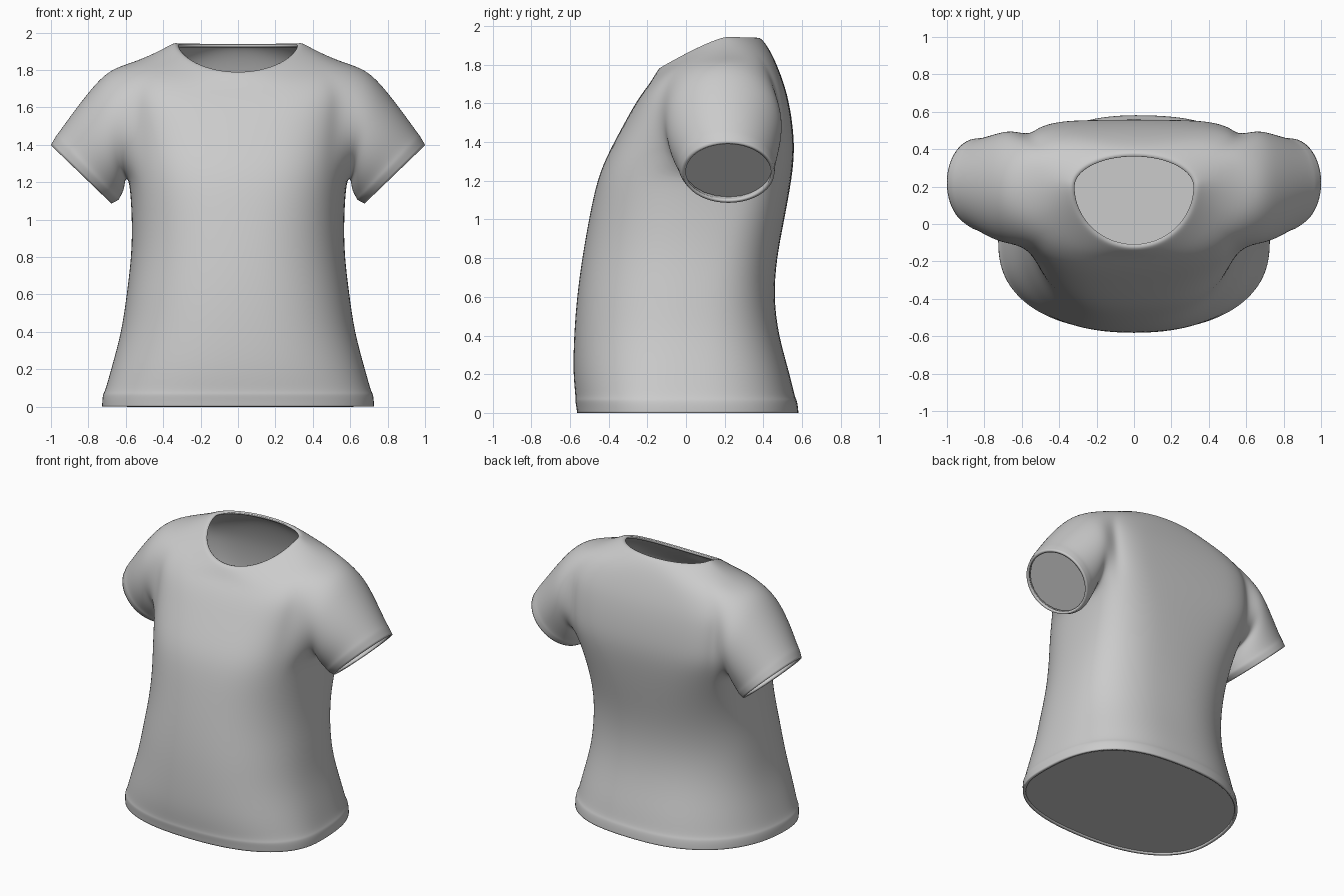
import bpy, bmesh
from math import sin, cos, pi, copysign

if "Cube" in bpy.data.objects:
    bpy.data.objects.remove(bpy.data.objects["Cube"])

SEG = 32

cloth = bpy.data.materials.new("grey_cloth")
cloth.use_nodes = True
GREY = (0.6, 0.6, 0.6, 1)
cloth.diffuse_color = GREY
cloth.node_tree.nodes["Principled BSDF"].inputs["Base Color"].default_value = GREY


def power(v, e):
    return copysign(abs(v) ** e, v)


def ring_points(w, yf, ys, yb, zf, zs, zb, front, back_left, back_right):
    """Closed loop; the last three values set how square each part is."""
    pts = []
    for i in range(SEG):
        a = 2 * pi * i / SEG
        if sin(a) > 0:
            depth, z_end = yb - ys, zb
            e = back_left if cos(a) > 0 else back_right
        else:
            depth, z_end, e = ys - yf, zf, front
        lift = abs(sin(a)) ** 1.2
        pts.append((w * power(cos(a), e), ys + power(sin(a), e) * depth,
                    zs + (z_end - zs) * lift))
    return pts


def flat(z, w, yf, ys, yb, front=0.85, back_left=0.72, back_right=0.88):
    return (w, yf, ys, yb, z, z, z, front, back_left, back_right)


def sleeve_points(side, tx, tz, bx, bz, yc, yr, n):
    """Tilted oval between a top point and a bottom point."""
    pts = []
    for m in range(n):
        a = 2 * pi * m / n
        pts.append((side * ((tx + bx) / 2 + (tx - bx) / 2 * cos(a)),
                    yc - yr * sin(a),
                    (tz + bz) / 2 + (tz - bz) / 2 * cos(a)))
    return pts


def finish(bm, name):
    bmesh.ops.recalc_face_normals(bm, faces=bm.faces)
    mesh = bpy.data.meshes.new(name)
    bm.to_mesh(mesh)
    bm.free()
    mesh.materials.append(cloth)
    for p in mesh.polygons:
        p.use_smooth = True
    obj = bpy.data.objects.new(name, mesh)
    bpy.context.collection.objects.link(obj)
    return obj


def disk(points, name):
    bm = bmesh.new()
    bm.faces.new([bm.verts.new(p) for p in points])
    return finish(bm, name)


# Torso sections from hem to collar
torso = [
    flat(0.0, 0.730, -0.565, -0.10, 0.585),
    flat(0.035, 0.730, -0.57, -0.10, 0.582),
    flat(0.07, 0.725, -0.577, -0.10, 0.575),
    flat(0.08, 0.715, -0.572, -0.10, 0.566),
    flat(0.2, 0.682, -0.587, -0.08, 0.54),
    flat(0.4, 0.625, -0.582, -0.04, 0.48),
    flat(0.6, 0.598, -0.567, 0.0, 0.455),
    flat(0.8, 0.572, -0.54, 0.05, 0.47, 0.85, 0.7, 0.82),
    flat(1.0, 0.568, -0.505, 0.10, 0.51, 0.82, 0.65, 0.72),
    flat(1.22, 0.582, -0.46, 0.17, 0.55, 0.74, 0.53, 0.55),
    flat(1.36, 0.595, -0.395, 0.2, 0.562, 0.7, 0.42, 0.42),
    flat(1.48, 0.602, -0.33, 0.2, 0.553, 0.66, 0.4, 0.4),
    (0.605, -0.275, 0.2, 0.538, 1.58, 1.61, 1.58, 0.62, 0.4, 0.4),
    (0.605, -0.23, 0.2, 0.515, 1.65, 1.73, 1.68, 0.62, 0.42, 0.42),
    (0.56, -0.19, 0.2, 0.475, 1.70, 1.845, 1.79, 0.68, 0.55, 0.55),
    (0.45, -0.165, 0.2, 0.435, 1.742, 1.89, 1.875, 0.84, 0.75, 0.75),
    (0.37, -0.147, 0.2, 0.40, 1.772, 1.932, 1.925, 0.97, 0.92, 0.92),
    (0.337, -0.13, 0.2, 0.378, 1.79, 1.949, 1.943, 1, 1, 1),
    (0.32, -0.11, 0.2, 0.362, 1.787, 1.935, 1.935, 1, 1, 1),
]
ARM_LOW, ARM_TOP, ARM_COL = 9, 14, 3

bm = bmesh.new()
rows = [[bm.verts.new(p) for p in ring_points(*r)] for r in torso]


def in_armhole(j, i):
    side = min((i - c) % SEG for c in (-ARM_COL, SEG // 2 - ARM_COL))
    return ARM_LOW <= j < ARM_TOP and side < 2 * ARM_COL


for j in range(len(rows) - 1):
    for i in range(SEG):
        if not in_armhole(j, i):
            k = (i + 1) % SEG
            bm.faces.new((rows[j][i], rows[j][k], rows[j + 1][k], rows[j + 1][i]))

# Sleeve sections: top x, top z, bottom x, bottom z, centre y, half depth
sleeve = [
    (0.69, 1.807, 0.602, 1.215, 0.195, 0.307),
    (0.79, 1.697, 0.605, 1.18, 0.197, 0.299),
    (0.88, 1.58, 0.613, 1.145, 0.20, 0.28),
    (0.962, 1.465, 0.632, 1.112, 0.21, 0.253),
    (0.974, 1.452, 0.638, 1.10, 0.21, 0.255),
    (1.003, 1.40, 0.675, 1.084, 0.22, 0.24),
]
lining = (0.970, 1.414, 0.661, 1.116, 0.22, 0.232)

# Sleeves grow out of the armhole loops
for side, centre, label in ((1, 0, "left"), (-1, SEG // 2, "right")):
    path = [(ARM_TOP, o) for o in range(0, ARM_COL + 1)]
    path += [(j, ARM_COL) for j in range(ARM_TOP - 1, ARM_LOW - 1, -1)]
    path += [(ARM_LOW, o) for o in range(ARM_COL - 1, -ARM_COL - 1, -1)]
    path += [(j, -ARM_COL) for j in range(ARM_LOW + 1, ARM_TOP + 1)]
    path += [(ARM_TOP, o) for o in range(1 - ARM_COL, 0)]
    loop = [rows[j][(centre - side * o) % SEG] for j, o in path]
    n = len(loop)
    for section in sleeve:
        ring = [bm.verts.new(p) for p in sleeve_points(side, *section, n)]
        for m in range(n):
            k = (m + 1) % n
            bm.faces.new((loop[m], loop[k], ring[k], ring[m]))
        loop = ring
    # Lining that closes the sleeve just inside the cuff
    disk(sleeve_points(side, *lining, n), label + "_sleeve_lining")

# Remove the spare points inside the armholes
bmesh.ops.delete(bm, geom=[v for v in bm.verts if not v.link_faces], context='VERTS')
shirt = finish(bm, "shirt")
sub = shirt.modifiers.new("smooth_cloth", 'SUBSURF')
sub.levels = sub.render_levels = 2
thick = shirt.modifiers.new("cloth_thickness", 'SOLIDIFY')
thick.thickness = 0.018
thick.offset = -1

# Closed underside just inside the hem
disk(ring_points(*flat(0.012, 0.720, -0.558, -0.10, 0.576)), "hem_base")
